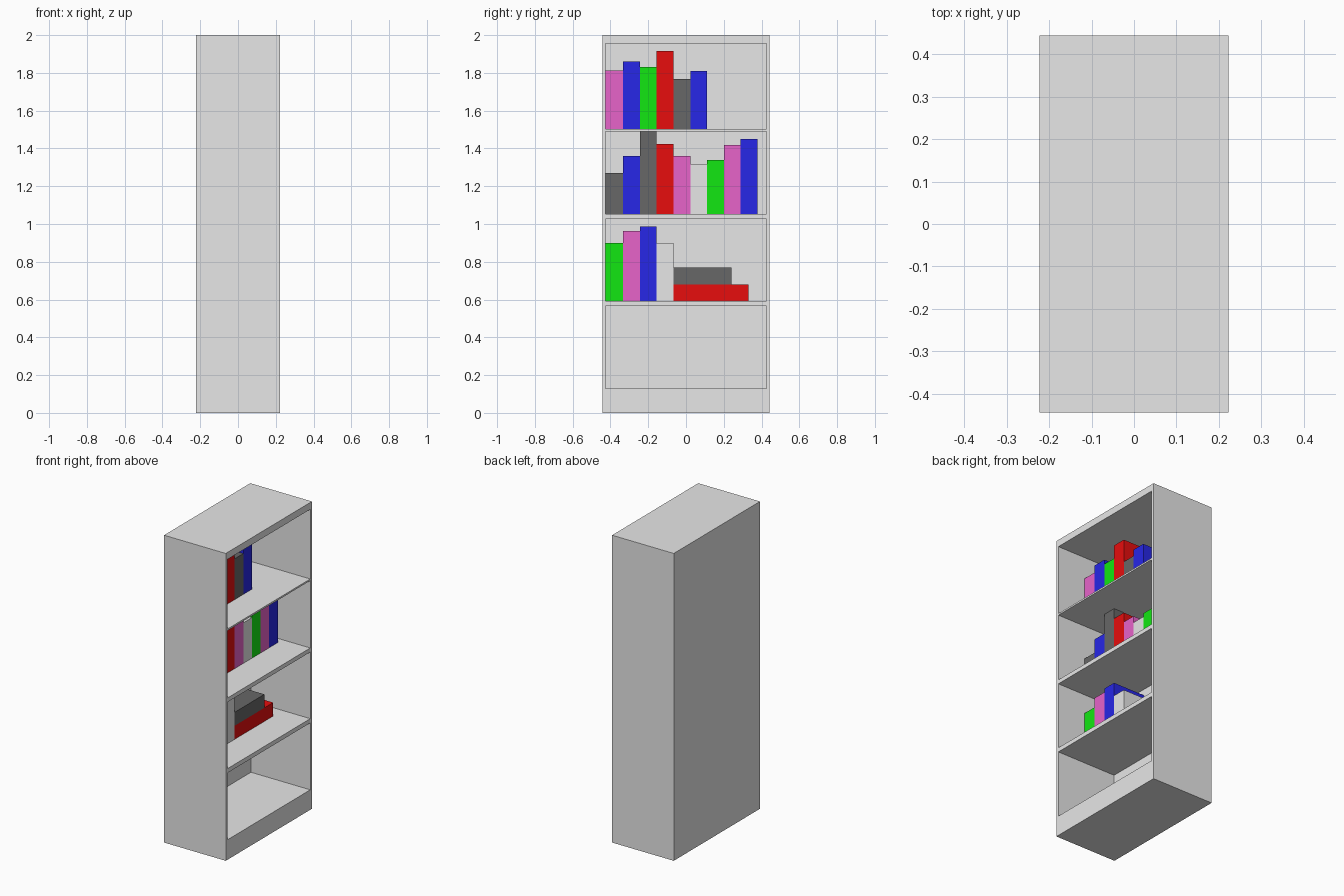
import bpy, bmesh
from mathutils import Vector

if "Cube" in bpy.data.objects:
    bpy.data.objects.remove(bpy.data.objects["Cube"])


def material(name, rgb):
    m = bpy.data.materials.new(name)
    m.diffuse_color = (*rgb, 1.0)
    m.use_nodes = True
    m.node_tree.nodes["Principled BSDF"].inputs["Base Color"].default_value = m.diffuse_color
    return m


MATS = {
    "grey": material("light grey", (0.8, 0.8, 0.8)),
    "pink": material("pink", (0.8, 0.125, 0.59)),
    "blue": material("blue", (0.02, 0.02, 0.8)),
    "green": material("green", (0.006, 0.8, 0.006)),
    "red": material("red", (0.8, 0.004, 0.004)),
    "dark": material("dark grey", (0.135, 0.135, 0.135)),
}


def box(bm, lo, hi):
    lo, hi = Vector(lo), Vector(hi)
    verts = bmesh.ops.create_cube(bm, size=1.0)["verts"]
    for v in verts:
        v.co = (lo + hi) / 2 + v.co * (hi - lo)


def finish(bm, name, colour):
    bmesh.ops.recalc_face_normals(bm, faces=bm.faces[:])
    me = bpy.data.meshes.new(name)
    bm.to_mesh(me)
    bm.free()
    me.materials.append(MATS[colour])
    ob = bpy.data.objects.new(name, me)
    bpy.context.collection.objects.link(ob)
    return ob


HX, HY = 0.222, 0.443          # half depth and half width of the cabinet
INNER = 0.426                  # half width of the openings
BACK = -0.205                  # inner face of the back panel
BOOK_FRONT = 0.022
OPENINGS = [(0.13, 0.565), (0.593, 1.026), (1.053, 1.491), (1.502, 1.955)]

# Cabinet: a block whose open side is cut into a grid and recessed per opening
bm = bmesh.new()
box(bm, (-HX, -HY, 0), (HX, HY, 2))
cuts = [((0, s * INNER, 0), (0, 1, 0)) for s in (-1, 1)]
cuts += [((0, 0, z), (0, 0, 1)) for pair in OPENINGS for z in pair]
for co, no in cuts:
    bmesh.ops.bisect_plane(bm, geom=bm.verts[:] + bm.edges[:] + bm.faces[:],
                           plane_co=co, plane_no=no)
bm.normal_update()


def is_opening(f):
    c = f.calc_center_median()
    return (c.x > HX - 1e-4 and abs(c.y) < INNER
            and any(a < c.z < b for a, b in OPENINGS))


holes = [f for f in bm.faces if is_opening(f)]
inner = bmesh.ops.extrude_discrete_faces(bm, faces=holes)["faces"]
verts = list({v for f in inner for v in f.verts})
bmesh.ops.translate(bm, verts=verts, vec=(BACK - HX, 0, 0))
finish(bm, "bookcase", "grey")


def book(name, colour, y0, y1, z0, z1):
    bm = bmesh.new()
    box(bm, (BACK, y0, z0), (BOOK_FRONT, y1, z1))
    finish(bm, name, colour)


# Standing books: (colour, top height) from left to right on each shelf
EDGES = [-0.426] + [-0.333 + 0.0889 * i for i in range(9)]
ROWS = {
    "top": (1.502, [("pink", 1.812), ("blue", 1.86), ("green", 1.83),
                    ("red", 1.917), ("dark", 1.768), ("blue", 1.81)]),
    "middle": (1.053, [("dark", 1.27), ("blue", 1.36), ("dark", 1.49),
                       ("red", 1.423), ("pink", 1.36), ("grey", 1.317),
                       ("green", 1.34), ("pink", 1.418), ("blue", 1.45)]),
    "lower": (0.593, [("green", 0.90), ("pink", 0.963), ("blue", 0.987),
                      ("grey", 0.90)]),
}
for row, (z0, books) in ROWS.items():
    for i, (colour, z1) in enumerate(books):
        book(f"{row}_book_{i + 1}", colour, EDGES[i], EDGES[i + 1], z0, z1)

# Books lying flat on the lower shelf
book("flat_book_bottom", "red", EDGES[4], 0.33, 0.593, 0.681)
book("flat_book_top", "dark", EDGES[4], 0.24, 0.681, 0.769)
